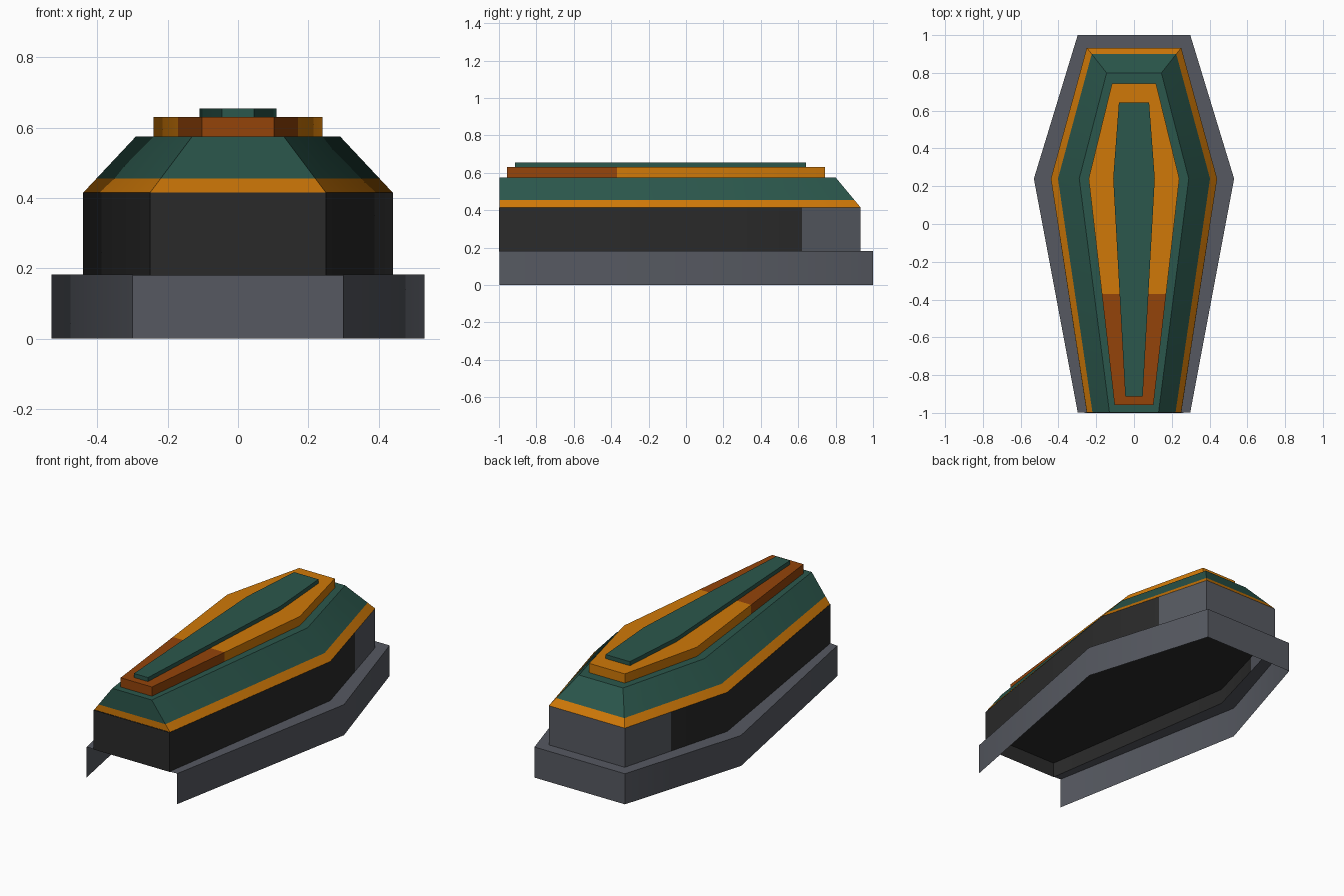
import bpy, bmesh, math

if "Cube" in bpy.data.objects:
    bpy.data.objects.remove(bpy.data.objects["Cube"])


def lin(c):
    c /= 255
    return c / 12.92 if c <= 0.04045 else ((c + 0.055) / 1.055) ** 2.4


def material(name, rgb):
    m = bpy.data.materials.new(name)
    m.diffuse_color = (*[lin(c) for c in rgb], 1)
    m.use_nodes = True
    m.node_tree.nodes["Principled BSDF"].inputs["Base Color"].default_value = m.diffuse_color
    return m


grey = material("stone grey", (86, 89, 97))
dark = material("charcoal", (42, 42, 42))
teal = material("dark teal", (43, 87, 76))
orange = material("orange", (208, 121, 8))
rust = material("rust", (148, 68, 10))


def ring(front, middle, back, z):
    """Six-sided coffin outline; each argument is (half width, y)."""
    (wf, yf), (wm, ym), (wb, yb) = front, middle, back
    return [(-wf, yf, z), (wf, yf, z), (wm, ym, z),
            (wb, yb, z), (-wb, yb, z), (-wm, ym, z)]


def loft(name, rings, mats, top=False, bottom=False, open_front=False,
         cut_y=None, rule=None):
    """Join outlines into walls, optionally capped, cut across y and coloured."""
    bm = bmesh.new()
    loops = [[bm.verts.new(p) for p in r] for r in rings]
    for a, b in zip(loops, loops[1:]):
        for i in range(1 if open_front else 0, 6):
            j = (i + 1) % 6
            bm.faces.new((a[i], a[j], b[j], b[i]))
    if top:
        bm.faces.new(loops[-1])
    if bottom:
        bm.faces.new(loops[0][::-1])
    if cut_y is not None:
        bmesh.ops.bisect_plane(bm, geom=bm.verts[:] + bm.edges[:] + bm.faces[:],
                               plane_co=(0, cut_y, 0), plane_no=(0, 1, 0))
    if rule:
        for f in bm.faces:
            f.material_index = int(rule(f.calc_center_median()))
    mesh = bpy.data.meshes.new(name)
    bm.to_mesh(mesh)
    bm.free()
    for m in mats:
        mesh.materials.append(m)
    # Soft side corners, sharp everywhere else
    mesh.shade_smooth()
    mesh.set_sharp_from_angle(angle=math.radians(30))
    ob = bpy.data.objects.new(name, mesh)
    bpy.context.collection.objects.link(ob)
    return ob


skirt = ((0.298, -0.997), (0.53, 0.24), (0.298, 1))
body = ((0.25, -1), (0.44, 0.24), (0.25, 0.933))
lid_low = ((0.25, -0.997), (0.44, 0.24), (0.25, 0.933))
lid_top = ((0.13, -0.997), (0.29, 0.24), (0.145, 0.80))

# Base skirt with ledge, open at the front and below
loft("base_skirt", [ring(*skirt, 0), ring(*skirt, 0.182), ring(*body, 0.182)],
     [grey], open_front=True)

# Body walls, grey at the back end
loft("body_walls", [ring(*body, 0.18), ring(*body, 0.415)], [dark, grey],
     cut_y=0.62, rule=lambda c: c.y > 0.62)

# Recessed underside
loft("underside", [ring(*body, 0.27)], [dark], bottom=True)

# Sloped lid with an orange trim band along its lower edge
t = 0.25
trim = tuple((a[0] + (b[0] - a[0]) * t, a[1] + (b[1] - a[1]) * t)
             for a, b in zip(lid_low, lid_top))
loft("lid", [ring(*lid_low, 0.415), ring(*trim, 0.455), ring(*lid_top, 0.575)],
     [teal, orange], top=True, rule=lambda c: c.z < 0.455)

# Raised orange panel, rust coloured at the front end
panel = ((0.103, -0.957), (0.24, 0.24), (0.117, 0.743))
loft("raised_panel", [ring(*panel, 0.575), ring(*panel, 0.63)], [orange, rust],
     top=True, cut_y=-0.37, rule=lambda c: c.y < -0.37)

# Teal inlay on top
inlay = ((0.046, -0.913), (0.11, 0.24), (0.08, 0.642))
loft("top_inlay", [ring(*inlay, 0.63), ring(*inlay, 0.654)], [teal], top=True)
